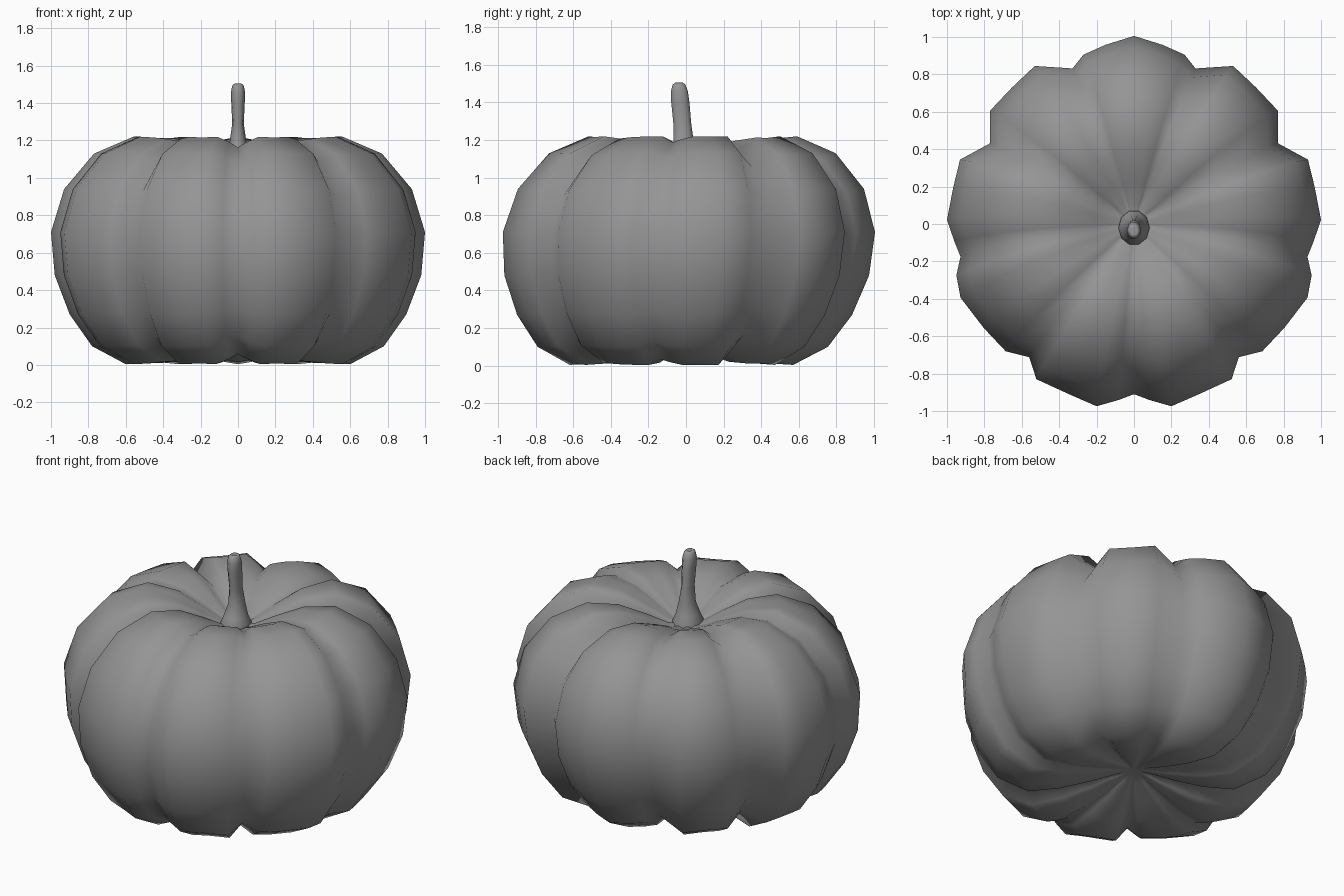
import bpy
import bmesh
from math import sin, cos, radians

if "Cube" in bpy.data.objects:
    bpy.data.objects.remove(bpy.data.objects["Cube"], do_unlink=True)

grey = bpy.data.materials.new("plain grey")
grey.use_nodes = True
grey.diffuse_color = (0.3, 0.3, 0.3, 1)
grey.node_tree.nodes["Principled BSDF"].inputs["Base Color"].default_value = (0.3, 0.3, 0.3, 1)


def loft(name, rings):
    """Skin closed rings of points; the first and last ring close on a centre point."""
    bm = bmesh.new()
    rows = [[bm.verts.new(p) for p in ring] for ring in rings]
    n = len(rows[0])
    for a, b in zip(rows, rows[1:]):
        for i in range(n):
            j = (i + 1) % n
            quad = list(dict.fromkeys((a[i], a[j], b[j], b[i])))
            bm.faces.new(quad)
    bmesh.ops.remove_doubles(bm, verts=bm.verts, dist=0.0005)
    bmesh.ops.recalc_face_normals(bm, faces=bm.faces)
    mesh = bpy.data.meshes.new(name)
    bm.to_mesh(mesh)
    bm.free()
    mesh.materials.append(grey)
    mesh.shade_smooth()
    obj = bpy.data.objects.new(name, mesh)
    bpy.context.collection.objects.link(obj)
    return obj


# Lobed outline of one half: (angle from the front, radius); the other half mirrors it
half = [(0, .915), (5, .95), (11.5, 1), (20, .98), (32, .985), (38, .91),
        (45, .97), (55, .98), (66.7, 1.01), (73.6, .99), (79, .945),
        (84, .965), (91, 1), (101, .985), (110, .99), (119, .88),
        (128, .976), (138, .975), (147.7, .993), (158.3, .89),
        (163.3, .94), (171, .965), (180, 1)]
outline = half + [(360 - a, r) for a, r in half[-2:0:-1]]

# Side profile of a lobe, from the bottom dimple to the top dimple: (radius, height)
profile = [(0, .11), (.1, .09), (.25, .05), (.42, .015), (.6, .004), (.78, .1),
           (.9, .27), (.98, .48), (1, .71), (.93, .94), (.77, 1.13), (.56, 1.22),
           (.38, 1.2), (.22, 1.13), (.1, 1.07), (0, 1.06)]

MID = 0.6
rings = []
for r, z in profile:
    ring = []
    fade = min(1, r * 2)
    for angle, size in outline:
        a = radians(angle)
        groove = max(0, 0.985 - size)
        h = MID + (z - MID) * (1 - 1.3 * groove * fade)
        lean = 0.05 * (h - MID) * fade
        ring.append((r * size * sin(a), -r * size * cos(a) + lean, h))
    rings.append(ring)
loft("pumpkin_body", rings)

# Stem sections: (height, half width, half depth, centre y)
sections = [(1.03, .085, .097, -.02), (1.08, .083, .094, -.02), (1.12, .066, .074, -.02),
            (1.19, .045, .056, -.012), (1.29, .031, .05, -.02), (1.4, .036, .051, -.03),
            (1.46, .038, .047, -.035), (1.495, .03, .036, -.037),
            (1.505, .018, .022, -.037), (1.485, 0, 0, -.037)]
SIDES = 10
loft("stem", [[(w * cos(radians(360 * i / SIDES)), y + d * sin(radians(360 * i / SIDES)), z)
               for i in range(SIDES)] for z, w, d, y in sections])
